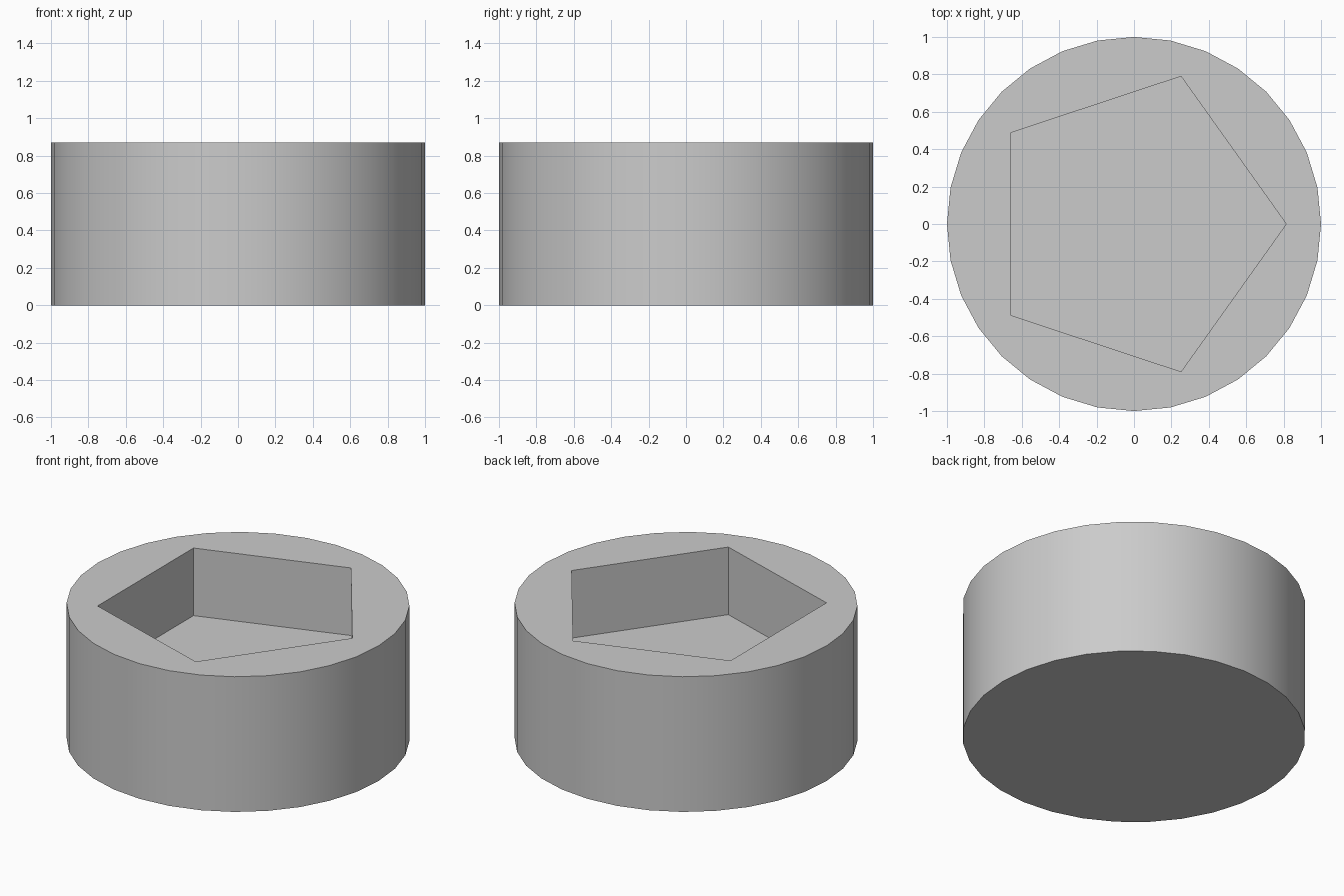
import bpy
import math

if "Cube" in bpy.data.objects:
    bpy.data.objects.remove(bpy.data.objects["Cube"], do_unlink=True)

HEIGHT = 0.87
FLOOR = HEIGHT / 2

# Single grey material
grey = bpy.data.materials.new("grey")
grey.use_nodes = True
colour = (0.6, 0.6, 0.6, 1.0)
grey.diffuse_color = colour
grey.node_tree.nodes["Principled BSDF"].inputs["Base Color"].default_value = colour


def prism(name, sides, bottom, top, scale=(1, 1), turn=0.0):
    """Upright prism with its first corner turned by the given angle."""
    bpy.ops.mesh.primitive_cylinder_add(
        vertices=sides, radius=1, depth=top - bottom,
        location=(0, 0, (top + bottom) / 2), rotation=(0, 0, turn))
    obj = bpy.context.object
    obj.name = name
    bpy.ops.object.transform_apply(location=True, rotation=True, scale=True)
    obj.scale = (scale[0], scale[1], 1)
    bpy.ops.object.transform_apply(location=False, rotation=False, scale=True)
    obj.data.materials.append(grey)
    return obj


# Round body
body = prism("round_body", 32, 0, HEIGHT)

# Five-sided pocket sunk into the top, one corner pointing along +x
cutter = prism("pocket_cutter", 5, FLOOR, HEIGHT + 0.3,
               scale=(0.814, 0.83), turn=-math.pi / 2)
cutter.hide_render = True

bpy.ops.object.select_all(action="DESELECT")
body.select_set(True)
bpy.context.view_layer.objects.active = body
pocket = body.modifiers.new("pocket", "BOOLEAN")
pocket.operation = "DIFFERENCE"
pocket.solver = "EXACT"
pocket.object = cutter
bpy.ops.object.modifier_apply(modifier=pocket.name)
bpy.data.objects.remove(cutter, do_unlink=True)

# Smooth round wall, crisp rims and pocket corners
bpy.ops.object.shade_smooth_by_angle(angle=math.radians(30))
